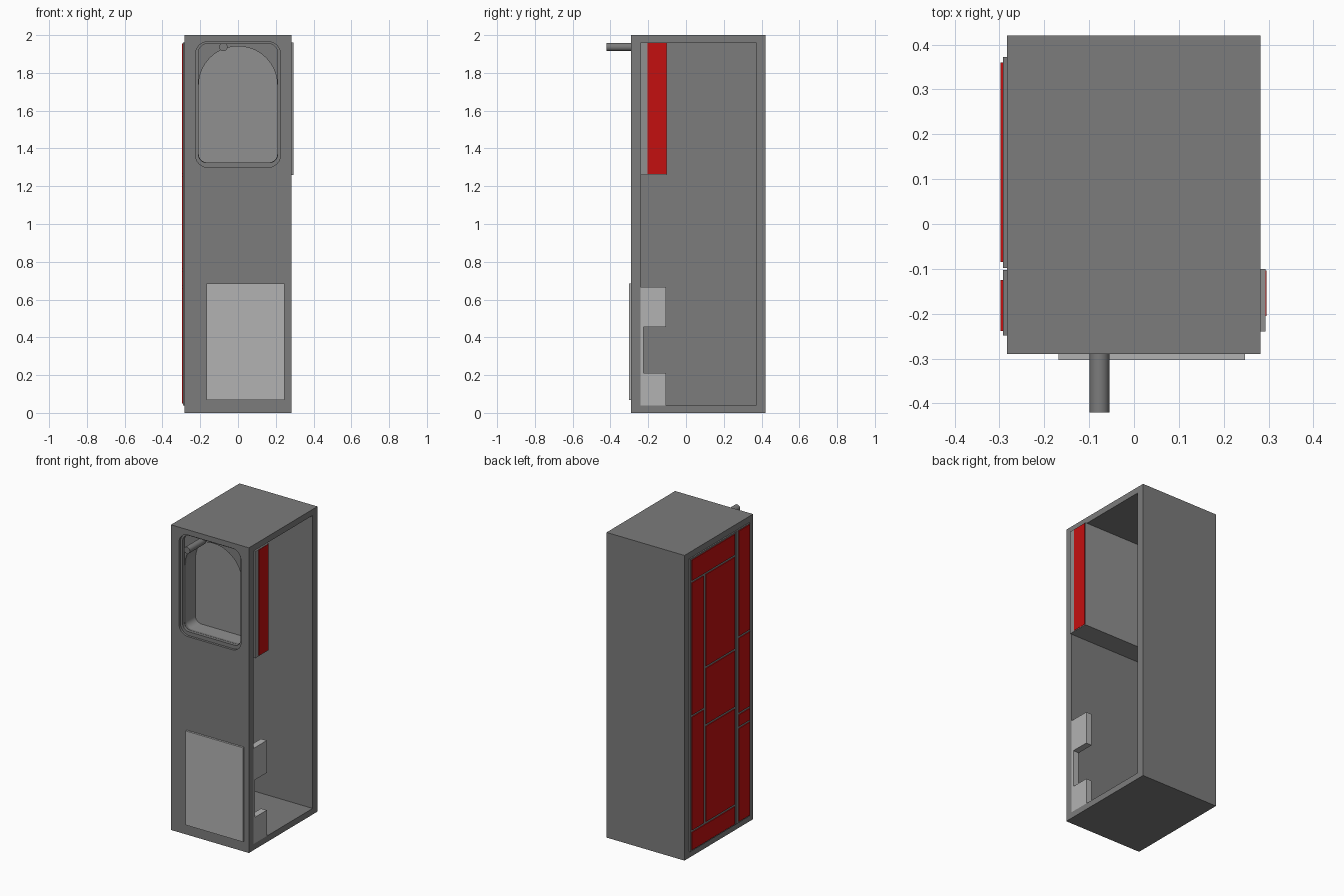
import bpy, bmesh, math

if "Cube" in bpy.data.objects:
    bpy.data.objects.remove(bpy.data.objects["Cube"])


def material(name, rgb):
    m = bpy.data.materials.new(name)
    m.diffuse_color = (*rgb, 1)
    m.use_nodes = True
    m.node_tree.nodes["Principled BSDF"].inputs["Base Color"].default_value = m.diffuse_color
    return m


DARK = material("dark_grey", (0.20, 0.20, 0.20))
LIGHT = material("light_grey", (0.45, 0.45, 0.45))
MID = material("mid_grey", (0.28, 0.28, 0.28))
RED = material("red", (0.55, 0.005, 0.005))


def finish(name, bm, mat):
    bmesh.ops.recalc_face_normals(bm, faces=bm.faces[:])
    me = bpy.data.meshes.new(name)
    bm.to_mesh(me)
    bm.free()
    ob = bpy.data.objects.new(name, me)
    bpy.context.collection.objects.link(ob)
    if mat:
        me.materials.append(mat)
    return ob


def prism(name, pts, axis, a, b, mat=None):
    """Extrude a 2D outline from a to b along axis 'x' (pts = y,z) or 'y' (pts = x,z)."""
    bm = bmesh.new()
    at = (lambda p, d: (d, p[0], p[1])) if axis == 'x' else (lambda p, d: (p[0], d, p[1]))
    face = bm.faces.new([bm.verts.new(at(p, a)) for p in pts])
    ext = bmesh.ops.extrude_face_region(bm, geom=[face])
    for v in ext['geom']:
        if isinstance(v, bmesh.types.BMVert):
            v.co['xyz'.index(axis)] = b
    return finish(name, bm, mat)


def box(name, x, y, z, mat=None):
    return prism(name, [(y[0], z[0]), (y[1], z[0]), (y[1], z[1]), (y[0], z[1])],
                 'x', x[0], x[1], mat)


def rounded(x0, x1, z0, z1, r_low, r_top, n=8):
    """Rounded rectangle with separate lower and upper corner radii."""
    pts = []
    for cx, cz, r, start in ((x1 - r_low, z0 + r_low, r_low, -90), (x1 - r_top, z1 - r_top, r_top, 0),
                             (x0 + r_top, z1 - r_top, r_top, 90), (x0 + r_low, z0 + r_low, r_low, 180)):
        for i in range(n + 1):
            t = math.radians(start + 90 * i / n)
            pts.append((cx + r * math.cos(t), cz + r * math.sin(t)))
    return pts


def cut(ob, cutters):
    for c in cutters:
        m = ob.modifiers.new("cut", 'BOOLEAN')
        m.operation, m.solver, m.object = 'DIFFERENCE', 'EXACT', c
        bpy.context.view_layer.objects.active = ob
        bpy.ops.object.modifier_apply(modifier=m.name)


# Cabinet shell, open on the right, with the niche behind the front window
shell = box("cabinet_shell", (-0.283, 0.282), (-0.29, 0.42), (0, 2), DARK)
housing = box("niche_housing", (-0.265, 0.293), (-0.24, -0.10), (1.26, 1.96), MID)
cavity = box("cavity_cutter", (-0.265, 0.4), (-0.24, 0.37), (0.04, 1.96))
rim = prism("rim_cutter", rounded(-0.225, 0.225, 1.30, 1.965, 0.065, 0.065), 'y', -0.4, -0.275)
step = prism("step_cutter", rounded(-0.21, 0.21, 1.325, 1.955, 0.045, 0.05), 'y', -0.4, -0.255)
arch = prism("arch_cutter", rounded(-0.208, 0.208, 1.326, 1.94, 0.045, 0.205, 14), 'y', -0.4, -0.145)
cut(shell, [cavity, rim, step, arch])
cut(housing, [arch])
for c in (cavity, rim, step, arch):
    bpy.data.objects.remove(c)
for ob in (shell, housing):
    bpy.context.view_layer.objects.active = ob
    bpy.ops.object.select_all(action='DESELECT')
    ob.select_set(True)
    bpy.ops.object.shade_smooth_by_angle(angle=math.radians(25))

# Red strip on the right end of the housing
box("right_red_strip", (0.285, 0.295), (-0.205, -0.104), (1.265, 1.957), RED)

# Notched bracket inside the right opening
prism("side_bracket", [(-0.24, 0.04), (-0.105, 0.04), (-0.105, 0.21), (-0.225, 0.21),
                       (-0.225, 0.455), (-0.105, 0.455), (-0.105, 0.667), (-0.24, 0.667)],
      'x', 0.24, 0.282, LIGHT)

# Front service panel
box("front_panel", (-0.168, 0.247), (-0.303, -0.29), (0.068, 0.685), LIGHT)

# Spout above the niche
bm = bmesh.new()
bmesh.ops.create_cone(bm, cap_ends=True, segments=24, radius1=0.022, radius2=0.022, depth=0.165)
spout = finish("spout", bm, DARK)
spout.location = (-0.077, -0.3375, 1.937)
spout.rotation_euler.x = math.pi / 2
bpy.ops.object.select_all(action='DESELECT')
spout.select_set(True)
bpy.context.view_layer.objects.active = spout
bpy.ops.object.shade_smooth_by_angle()

# Left side: two backing plates carrying red tiles (y range, z range)
box("left_main_plate", (-0.292, -0.283), (-0.098, 0.372), (0.04, 1.96), DARK)
box("left_front_plate", (-0.292, -0.283), (-0.248, -0.102), (0.04, 1.96), DARK)
wide, outer, inner, edge = (-0.085, 0.36), (0.24, 0.36), (-0.085, 0.215), (-0.238, -0.125)
tiles = [(wide, (1.815, 1.95)), (wide, (0.05, 0.165)),
         (outer, (0.935, 1.80)), (outer, (0.18, 0.92)),
         (inner, (1.20, 1.80)), (inner, (0.82, 1.185)), (inner, (0.18, 0.805)),
         (edge, (1.267, 1.955)), (edge, (0.765, 1.252)), (edge, (0.675, 0.75)), (edge, (0.05, 0.66))]
for i, (y, z) in enumerate(tiles):
    box(f"left_red_tile_{i + 1}", (-0.297, -0.290), y, z, RED)
